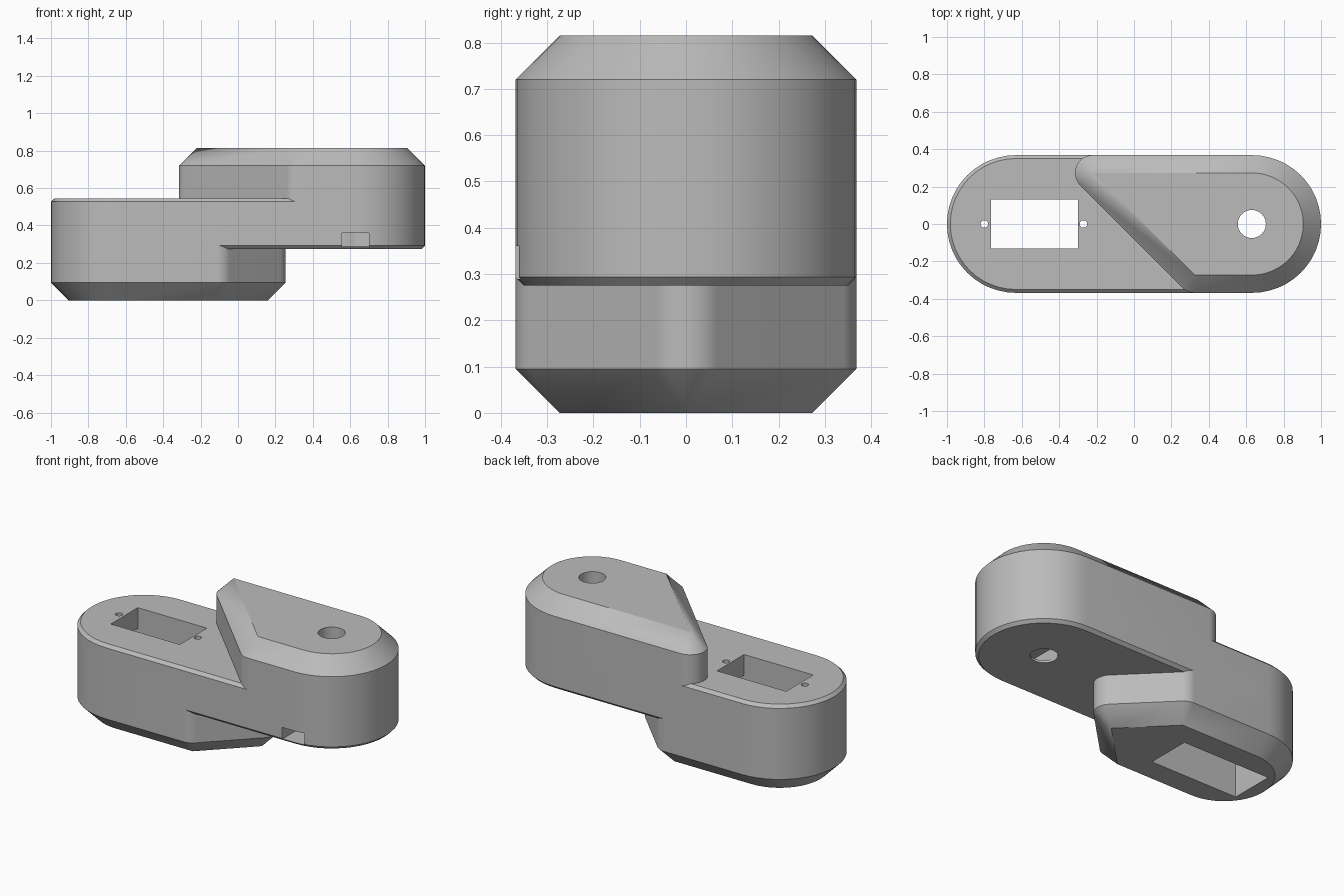
import bpy, bmesh, math
from math import pi, cos, sin, atan2, acos, hypot

cube = bpy.data.objects.get("Cube")
if cube:
    bpy.data.objects.remove(cube, do_unlink=True)

grey = bpy.data.materials.new("light_grey")
grey.use_nodes = True
grey.diffuse_color = (0.5, 0.5, 0.5, 1)
grey.node_tree.nodes["Principled BSDF"].inputs["Base Color"].default_value = grey.diffuse_color

R, CX = 0.368, 0.632        # end radius and end centre
C = 0.095                   # large chamfer, also the small corner radius
F = 0.018                   # small edge chamfer
IN = R - C


def outline(circles, inset, steps=24):
    """Counter-clockwise outline wrapped around circles (x, y, radius)."""
    normals = []
    for i, (x, y, r) in enumerate(circles):
        x2, y2, r2 = circles[(i + 1) % len(circles)]
        dx, dy = x2 - x, y2 - y
        normals.append(atan2(dy, dx) - acos((r - r2) / hypot(dx, dy)))
    pts = []
    for i, (x, y, r) in enumerate(circles):
        start = normals[i - 1]
        sweep = (normals[i] - start) % (2 * pi)
        for k in range(steps + 1):
            a = start + sweep * k / steps
            pts.append((x + (r - inset) * cos(a), y + (r - inset) * sin(a)))
    return pts


def make(name, bm):
    bmesh.ops.remove_doubles(bm, verts=bm.verts, dist=1e-5)
    bmesh.ops.recalc_face_normals(bm, faces=bm.faces)
    me = bpy.data.meshes.new(name)
    bm.to_mesh(me)
    bm.free()
    me.materials.append(grey)
    ob = bpy.data.objects.new(name, me)
    bpy.context.collection.objects.link(ob)
    return ob


def loft(name, circles, levels):
    """Solid through (z, inset) levels, bottom to top."""
    bm = bmesh.new()
    rings = [[bm.verts.new((x, y, z)) for x, y in outline(circles, inset)]
             for z, inset in levels]
    n = len(rings[0])
    for a, b in zip(rings, rings[1:]):
        for i in range(n):
            j = (i + 1) % n
            bm.faces.new((a[i], a[j], b[j], b[i]))
    bm.faces.new(rings[0][::-1])
    bm.faces.new(rings[-1])
    return make(name, bm)


def box(name, x0, x1, y0, y1, z0, z1):
    bm = bmesh.new()
    bmesh.ops.create_cube(bm, size=1)
    for v in bm.verts:
        v.co = [lo if c < 0 else hi
                for c, lo, hi in zip(v.co, (x0, y0, z0), (x1, y1, z1))]
    return make(name, bm)


def drill(name, x, r, z0, z1):
    bm = bmesh.new()
    bmesh.ops.create_cone(bm, cap_ends=True, segments=32, radius1=r, radius2=r, depth=z1 - z0)
    bmesh.ops.translate(bm, verts=bm.verts, vec=(x, 0, (z0 + z1) / 2))
    return make(name, bm)


def combine(target, other, operation):
    mod = target.modifiers.new(operation, "BOOLEAN")
    mod.operation, mod.solver, mod.object = operation, "EXACT", other
    bpy.context.view_layer.objects.active = target
    bpy.ops.object.modifier_apply(modifier=mod.name)
    bpy.data.objects.remove(other, do_unlink=True)


# Middle slab, full length
arm = loft("link_arm", [(CX, 0, R), (-CX, 0, R)],
           [(0.275, F), (0.275 + F, 0), (0.545 - F, 0), (0.545, F)])

# Upper block with a diagonal end
upper = loft("upper_block", [(CX, 0, R), (-0.22, IN, C), (0.325, -IN, C)],
             [(0.45, 0), (0.72, 0), (0.815, C)])

# Lower block with a pointed end
lower = loft("lower_block", [(-CX, 0, R), (-0.113, -IN, C), (0.16, 0, C), (-0.113, IN, C)],
             [(0, C), (C, 0), (0.37, 0)])

for part in (upper, lower):
    combine(arm, part, "UNION")

# Motor opening, its wider pocket below, screw holes, shaft hole and side slot
for cutter in (
    box("motor_opening", -0.765, -0.30, -0.13, 0.13, 0.3, 0.7),
    box("motor_pocket", -0.825, -0.24, -0.135, 0.135, -0.1, 0.42),
    drill("screw_hole_right", -0.80, 0.02, 0.35, 0.7),
    drill("screw_hole_left", -0.27, 0.02, 0.35, 0.7),
    drill("shaft_hole", 0.63, 0.075, 0.1, 1.0),
    box("cable_slot", 0.555, 0.70, -0.5, 0.07, 0.289, 0.36),
):
    combine(arm, cutter, "DIFFERENCE")

bpy.ops.object.select_all(action="DESELECT")
arm.select_set(True)
bpy.context.view_layer.objects.active = arm
bpy.ops.object.shade_smooth_by_angle(angle=math.radians(25))
